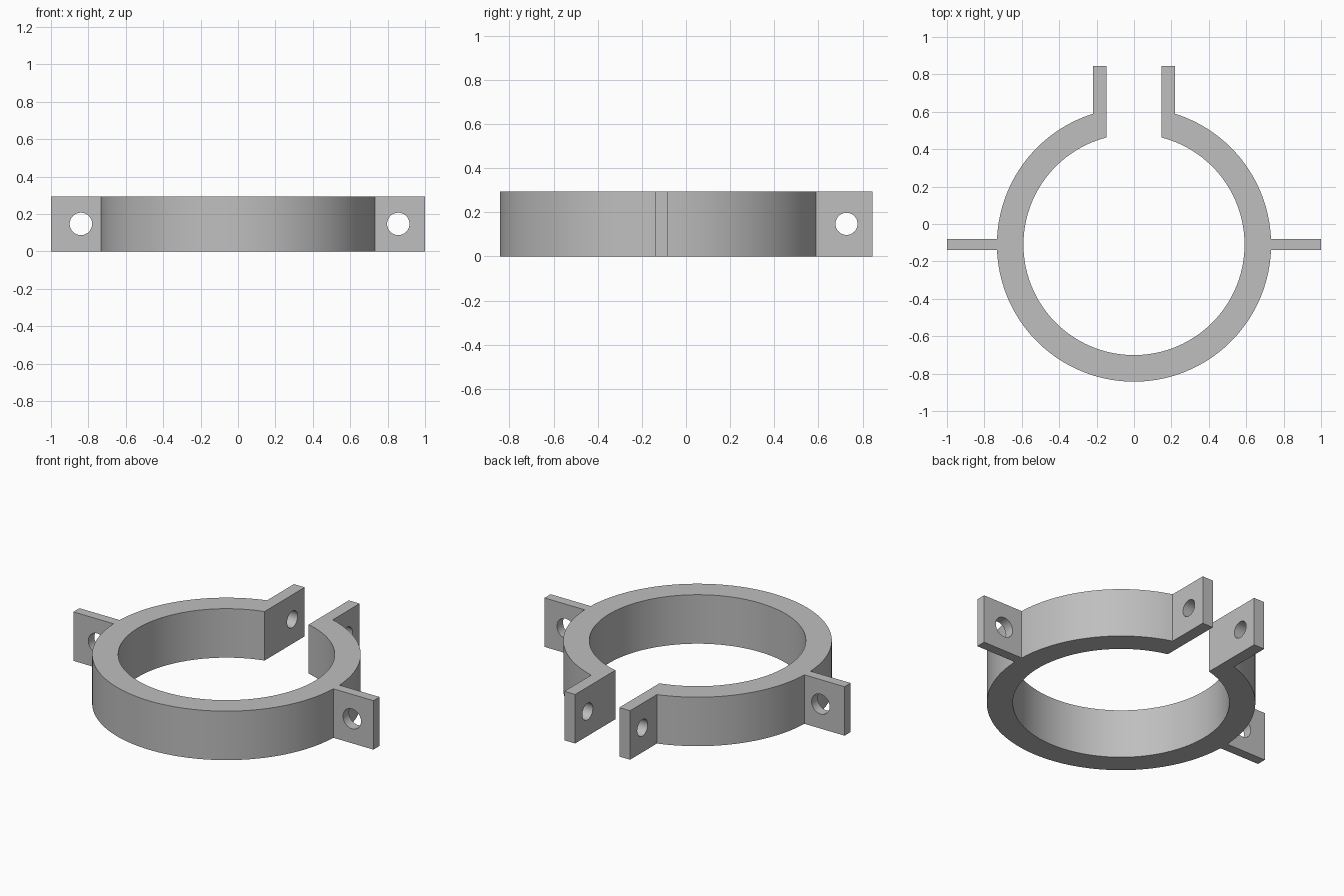
import bpy
import bmesh
from math import asin, acos, pi, sin, cos, radians
from mathutils import Matrix

cube = bpy.data.objects.get("Cube")
if cube:
    bpy.data.objects.remove(cube, do_unlink=True)

HEIGHT = 0.295
CY = -0.11                     # ring centre in y
R_OUT, R_IN = 0.733, 0.591
GAP, LUG_OUT = 0.147, 0.219    # rear lug faces in x
BACK = 0.845                   # rear lug end in y
SIDE, HALF = 1.0, 0.029        # side lug end in x, half thickness

grey = bpy.data.materials.new("plain_grey")
grey.use_nodes = True
grey.diffuse_color = (0.52, 0.52, 0.52, 1)
grey.node_tree.nodes["Principled BSDF"].inputs["Base Color"].default_value = (0.52, 0.52, 0.52, 1)


def arc(radius, start, end, steps):
    """Points on the ring between two angles, ends included."""
    angles = [start + (end - start) * i / steps for i in range(steps + 1)]
    return [(radius * cos(a), CY + radius * sin(a)) for a in angles]


def make_object(name, bm):
    bmesh.ops.recalc_face_normals(bm, faces=bm.faces[:])
    mesh = bpy.data.meshes.new(name)
    bm.to_mesh(mesh)
    bm.free()
    mesh.materials.append(grey)
    ob = bpy.data.objects.new(name, mesh)
    bpy.context.collection.objects.link(ob)
    return ob


def hole_cutter(name, location, radius, axis, depth):
    bm = bmesh.new()
    turn = Matrix.Rotation(pi / 2, 4, axis)
    bmesh.ops.create_cone(bm, cap_ends=True, segments=48, radius1=radius, radius2=radius,
                          depth=depth, matrix=Matrix.Translation(location) @ turn)
    ob = make_object(name, bm)
    ob.hide_render = True
    return ob


# Right half of the outline: outer arc, side lug, outer arc, rear lug, inner arc
side_angle = asin(HALF / R_OUT)
half = arc(R_OUT, -pi / 2, -side_angle, 36)
half += [(SIDE, CY - HALF), (SIDE, CY + HALF)]
half += arc(R_OUT, side_angle, acos(LUG_OUT / R_OUT), 30)
half += [(LUG_OUT, BACK), (GAP, BACK)]
half += arc(R_IN, acos(GAP / R_IN), -pi / 2, 64)

# Mirror the outline into one closed loop and extrude it
mirrored = [(-x, y) for x, y in reversed(half[1:-1])]
bm = bmesh.new()
base = bm.faces.new([bm.verts.new((x, y, 0)) for x, y in half + mirrored])
top = bmesh.ops.extrude_face_region(bm, geom=[base], use_keep_orig=True)["geom"]
bmesh.ops.translate(bm, vec=(0, 0, HEIGHT),
                    verts=[v for v in top if isinstance(v, bmesh.types.BMVert)])
clamp = make_object("split_clamp_ring", bm)

# Bolt holes through the side lugs and across both rear lugs
cutters = [
    hole_cutter("left_hole_cutter", (0.857, CY, HEIGHT / 2), 0.06, 'X', 0.3),
    hole_cutter("right_hole_cutter", (-0.84, CY, HEIGHT / 2), 0.06, 'X', 0.3),
    hole_cutter("rear_hole_cutter", (0, 0.727, HEIGHT / 2), 0.05, 'Y', 0.8),
]
bpy.context.view_layer.objects.active = clamp
for cutter in cutters:
    mod = clamp.modifiers.new(cutter.name, 'BOOLEAN')
    mod.operation = 'DIFFERENCE'
    mod.solver = 'EXACT'
    mod.object = cutter
    bpy.ops.object.modifier_apply(modifier=mod.name)
    bpy.data.objects.remove(cutter, do_unlink=True)

# Smooth curved walls, sharp corners
for ob in bpy.context.selected_objects:
    ob.select_set(False)
clamp.select_set(True)
bpy.ops.object.shade_smooth_by_angle(angle=radians(30))
